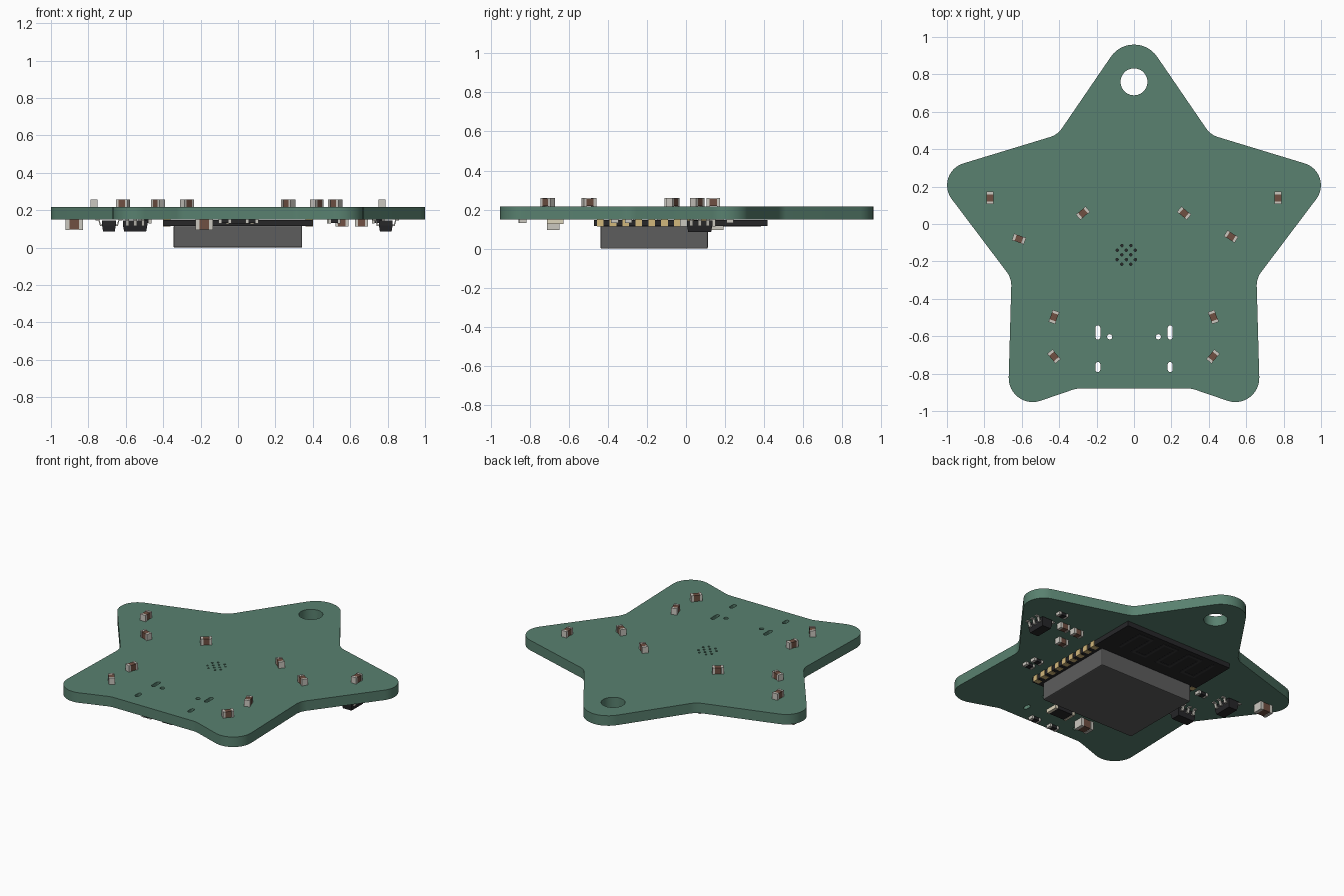
import bpy, bmesh, math
from mathutils import Vector, Matrix

if "Cube" in bpy.data.objects:
    bpy.data.objects.remove(bpy.data.objects["Cube"])

COLORS = {"board_green": (0.10, 0.22, 0.16), "ceramic_brown": (0.16, 0.08, 0.055),
          "tin": (0.60, 0.58, 0.53), "black": (0.02, 0.02, 0.022),
          "gold": (0.65, 0.48, 0.20), "can_grey": (0.11, 0.11, 0.11),
          "trace_dark": (0.035, 0.035, 0.037), "cream": (0.72, 0.66, 0.50)}
MATS = {}
for n, c in COLORS.items():
    MATS[n] = bpy.data.materials.new(n)
    MATS[n].diffuse_color = (*c, 1)

TOP, BOT = 0.216, 0.15


class Part:
    """Collects solids of several colours into one object."""
    def __init__(self, name):
        self.name, self.bm, self.mats = name, bmesh.new(), []

    def paint(self, faces, mat):
        if mat not in self.mats:
            self.mats.append(mat)
        for f in faces:
            f.material_index = self.mats.index(mat)

    def box(self, x0, x1, y0, y1, z0, z1, mat, inset=0):
        m = Matrix.Translation(((x0+x1)/2, (y0+y1)/2, (z0+z1)/2)) @ Matrix.Diagonal((x1-x0, y1-y0, z1-z0, 1))
        vs = bmesh.ops.create_cube(self.bm, size=1, matrix=m)["verts"]
        for v in vs:                      # taper the upper end
            if inset and v.co.z > (z0+z1)/2:
                v.co.x -= math.copysign(inset, v.co.x)
                v.co.y -= math.copysign(inset, v.co.y)
        self.paint({f for v in vs for f in v.link_faces}, mat)

    def strip(self, profile, y0, y1, mat):
        """Closed x-z profile extruded along y."""
        f = self.bm.faces.new([self.bm.verts.new((x, y0, z)) for x, z in profile])
        ext = bmesh.ops.extrude_face_region(self.bm, geom=[f], use_keep_orig=True)["geom"]
        vs = [g for g in ext if isinstance(g, bmesh.types.BMVert)]
        bmesh.ops.translate(self.bm, verts=vs, vec=(0, y1-y0, 0))
        self.paint({f for v in vs for f in v.link_faces} | {f}, mat)

    def done(self, x=0, y=0, z=0, angle=0, below=False):
        m = Matrix.Translation((x, y, z)) @ Matrix.Rotation(math.radians(angle), 4, 'Z')
        if below:
            m = m @ Matrix.Diagonal((1, 1, -1, 1))
        self.bm.transform(m)
        bmesh.ops.recalc_face_normals(self.bm, faces=self.bm.faces)
        me = bpy.data.meshes.new(self.name)
        self.bm.to_mesh(me)
        self.bm.free()
        for n in self.mats:
            me.materials.append(MATS[n])
        ob = bpy.data.objects.new(self.name, me)
        bpy.context.collection.objects.link(ob)
        return ob


# ---- star board: filleted outline with drilled holes and slots
def fillet(pts, seg=12):
    out, n = [], len(pts)
    for i, (x, y, r) in enumerate(pts):
        v = Vector((x, y))
        a = (Vector(pts[i-1][:2]) - v).normalized()
        b = (Vector(pts[(i+1) % n][:2]) - v).normalized()
        half = a.angle(b) / 2
        c = v + (a+b).normalized() * r / math.sin(half)
        t = r / math.tan(half)
        d0, d1 = v + a*t - c, v + b*t - c
        sweep = d0.angle_signed(d1)       # clockwise positive
        for k in range(seg+1):
            w = -sweep*k/seg
            out.append((c.x + d0.x*math.cos(w) - d0.y*math.sin(w),
                        c.y + d0.x*math.sin(w) + d0.y*math.cos(w)))
    return out


def slot(x, y, r, h=0, n=8):
    """Round hole, stretched by h in y."""
    pts = []
    for s in (1, -1):
        for k in range(n + (1 if h else 0)):
            a = math.pi*k/n + (0 if s > 0 else math.pi)
            pts.append((x + r*math.cos(a), y + s*h/2 + r*math.sin(a)))
    return pts


right = [(0.409, 0.477, 0.12), (1.080, 0.273, 0.122), (0.655, -0.29, 0.12),
         (0.675, -1.005, 0.128), (0.31, -0.88, 0.12)]
outline = [(0, 1.075, 0.15)] + right + [(-x, y, r) for x, y, r in reversed(right)]
loops = [fillet(outline), slot(0, 0.76, 0.072, n=20)]
for s in (-1, 1):
    loops += [slot(s*0.193, -0.58, 0.013, 0.05), slot(s*0.193, -0.765, 0.013, 0.028),
              slot(s*0.13, -0.603, 0.014)]
for row in range(5):                      # thermal vias
    xs = (-0.065, -0.017) if row % 2 == 0 else (-0.09, -0.041, 0.007)
    loops += [slot(x, -0.115 - row*0.025, 0.007, n=5) for x in xs]

cu = bpy.data.curves.new("outline", 'CURVE')
cu.dimensions, cu.fill_mode, cu.extrude = '2D', 'BOTH', (TOP-BOT)/2
for lp in loops:
    sp = cu.splines.new('POLY')
    sp.points.add(len(lp)-1)
    for p, (x, y) in zip(sp.points, lp):
        p.co = (x, y, 0, 1)
    sp.use_cyclic_u = True
tmp = bpy.data.objects.new("outline", cu)
bpy.context.collection.objects.link(tmp)
me = bpy.data.meshes.new_from_object(tmp)
bpy.data.objects.remove(tmp)
board = Part("star_board")
board.bm.from_mesh(me)
bmesh.ops.remove_doubles(board.bm, verts=board.bm.verts, dist=1e-5)
board.paint(board.bm.faces, "board_green")
board_ob = board.done(z=(TOP+BOT)/2)
bpy.context.view_layer.objects.active = board_ob
board_ob.select_set(True)
bpy.ops.object.shade_smooth_by_angle(angle=math.radians(30))
board_ob.select_set(False)


# ---- two-terminal chip parts
def chip(name, x, y, angle, l, w, h, below, body="ceramic_brown", cap="tin", frac=0.22):
    p = Part(name)
    e = l*(0.5-frac)
    p.box(-e, e, -w/2*0.94, w/2*0.94, 0.001, h*0.95, body)
    for s in (-1, 1):
        a, b = sorted((s*e, s*l/2))
        p.box(a, b, -w/2, w/2, 0, h, cap)
    p.done(x, y, BOT if below else TOP, angle, below)


for x, y, a in [(0.77, 0.14, 90), (-0.77, 0.14, 90), (-0.273, 0.058, 40), (0.268, 0.058, -40),
                (-0.615, -0.08, -20), (0.519, -0.067, -32), (-0.428, -0.497, 70),
                (0.424, -0.497, 110), (-0.428, -0.708, -50), (0.422, -0.708, 50)]:
    chip("top_chip", x, y, a, 0.068, 0.038, 0.042, False)
for x, y in [(-0.875, 0.16), (-0.18, -0.68)]:
    chip("large_capacitor", x, y, 0, 0.092, 0.066, 0.055, True)
for x, y, a in [(0.555, 0.128, 0), (0.555, -0.012, 0), (0.66, 0.13, 0)]:
    chip("small_capacitor", x, y, a, 0.07, 0.04, 0.038, True)
for x, y, a in [(-0.497, 0.036, 0), (0.75, 0.225, 0), (0.51, -0.295, 0), (0.515, -0.365, 0),
                (0.075, -0.835, 0), (-0.07, -0.84, 0)]:
    chip("resistor", x, y, a, 0.068, 0.036, 0.02, True, "black")
chip("flat_chip", 0.01, -0.67, 0, 0.15, 0.085, 0.024, True, "black", "cream", 0.12)

# ---- six-legged packages with gull-wing leads
gull = [(0.03, 0.034), (0.048, 0.034), (0.056, 0.006), (0.072, 0.006), (0.072, 0),
        (0.051, 0), (0.043, 0.028), (0.03, 0.028)]
for x, y, a in [(0.79, 0.07, 0), (-0.69, 0.04, 0), (-0.55, -0.2, 90)]:
    p = Part("transistor")
    p.box(-0.037, 0.037, -0.065, 0.065, 0.006, 0.031, "black")
    p.box(-0.037, 0.037, -0.065, 0.065, 0.031, 0.064, "black", inset=0.006)
    for s in (-1, 1):
        for k in (-1, 0, 1):
            p.strip([(s*u, v) for u, v in gull], k*0.042-0.009, k*0.042+0.009, "tin")
    p.done(x, y, BOT, a, True)

# ---- radio module: carrier plate, edge pads, antenna trace, metal can
p = Part("module_plate")
p.box(-0.397, 0.397, -0.47, 0.418, 0.003, 0.035, "black")
p.done(z=BOT, below=True)

p = Part("module_pads")
for s in (-1, 1):
    for k in range(9):
        y = -0.44 + k*0.066
        a, b = sorted((s*0.362, s*0.401))
        p.box(a, b, y-0.017, y+0.017, 0, 0.037, "gold")
p.done(z=BOT, below=True)

p = Part("antenna_trace")
for k in range(7):
    x = -0.3 + k*0.095
    p.box(x-0.01, x+0.01, 0.19, 0.385, 0.034, 0.0365, "trace_dark")
    if k < 6:
        y = 0.365 if k % 2 else 0.19
        p.box(x+0.01, x+0.085, y, y+0.02, 0.034, 0.0365, "trace_dark")
p.done(z=BOT, below=True)

p = Part("shield_can")
p.box(-0.345, 0.343, -0.438, 0.112, 0.034, 0.15, "can_grey")
can = p.done(z=BOT, below=True)
bev = can.modifiers.new("edge", 'BEVEL')
bev.width, bev.segments = 0.006, 2

for m in bpy.data.materials:
    if m.users and not m.is_grease_pencil:
        m.use_nodes = True
        m.node_tree.nodes["Principled BSDF"].inputs["Base Color"].default_value = m.diffuse_color
